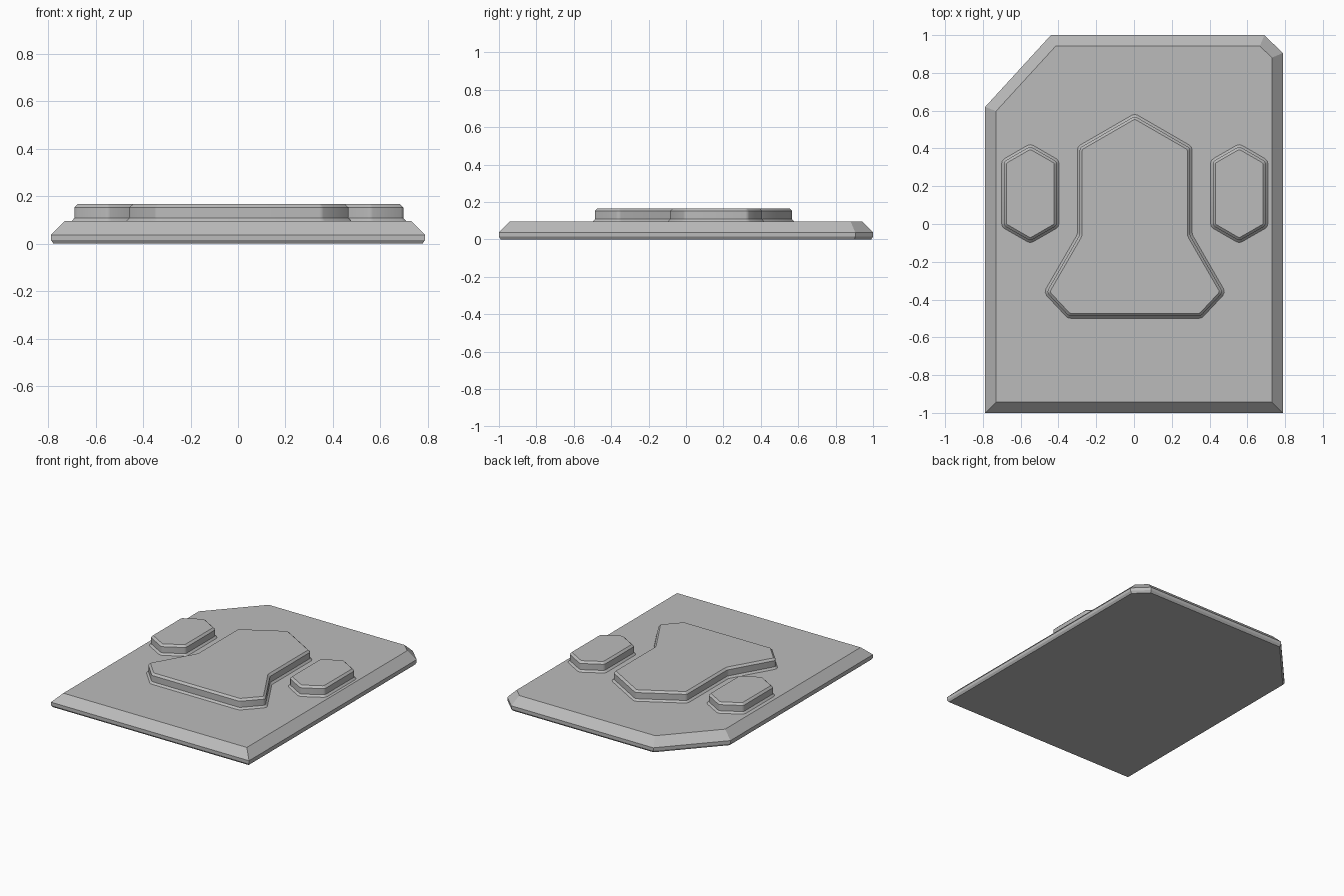
import bpy, bmesh, math
from mathutils import Vector

cube = bpy.data.objects.get("Cube")
if cube:
    bpy.data.objects.remove(cube, do_unlink=True)

# The one material
grey = bpy.data.materials.new("plain grey")
grey.use_nodes = True
grey.diffuse_color = (0.5, 0.5, 0.5, 1)
grey.node_tree.nodes["Principled BSDF"].inputs["Base Color"].default_value = (0.5, 0.5, 0.5, 1)


def corners(points):
    """Yield each point with the unit directions of the edges before and after it."""
    pts = [Vector(p) for p in points]
    for i, p in enumerate(pts):
        yield p, (p - pts[i - 1]).normalized(), (pts[(i + 1) % len(pts)] - p).normalized()


def turned_left(d):
    return Vector((-d.y, d.x))


def inset(points, amount):
    """Move every edge of a counter-clockwise outline inward."""
    ring = []
    for p, a, b in corners(points):
        n = turned_left(a) + turned_left(b)
        ring.append(p + n * (amount * 2 / n.length_squared))
    return ring


def rounded(points, radius, steps=2):
    """Replace every corner with a short arc."""
    ring = []
    for p, a, b in corners(points):
        turn = math.atan2(a.cross(b), a.dot(b))
        start = p - a * (radius * math.tan(abs(turn) / 2))
        side = turned_left(a) * math.copysign(radius, turn)
        centre = start + side
        for s in range(steps + 1):
            t = turn * s / steps
            c, n = math.cos(t), math.sin(t)
            ring.append(centre - Vector((side.x * c - side.y * n, side.x * n + side.y * c)))
    return ring


def stacked(name, outline, levels):
    """Solid made of rings of the outline, each with its inset and height."""
    bm = bmesh.new()
    rings = [[bm.verts.new((p.x, p.y, z)) for p in inset(outline, d)] for d, z in levels]
    for low, high in zip(rings, rings[1:]):
        for i in range(len(low)):
            bm.faces.new((low[i - 1], low[i], high[i], high[i - 1]))
    bm.faces.new(rings[-1])
    bm.faces.new(rings[0][::-1])
    mesh = bpy.data.meshes.new(name)
    bm.to_mesh(mesh)
    bm.free()
    mesh.materials.append(grey)
    obj = bpy.data.objects.new(name, mesh)
    bpy.context.collection.objects.link(obj)
    return obj


# Base plate with two clipped back corners
W = 0.788
stacked("base_plate",
        [(-W, -1), (W, -1), (W, 0.905), (0.69, 1), (-0.44, 1), (-W, 0.62)],
        [(0.01, 0), (0, 0.015), (0, 0.037), (0.058, 0.095)])

# Raised pads: flared foot, upright wall, bevelled top
PAD = [(0, 0.094), (0.013, 0.108), (0.013, 0.152), (0.027, 0.166)]
MID = 0.004
half = [(0.355, -0.5), (0.483, -0.363), (0.305, -0.055), (0.305, 0.41)]
body = half + [(0, 0.586)] + [(-x, y) for x, y in reversed(half)]
pads = [stacked("centre_pad", rounded([(x + MID, y) for x, y in body], 0.032), PAD)]

for name, x in (("left_pad", 0.553), ("right_pad", -0.553)):
    hexagon = [(0, -0.104), (0.153, -0.016), (0.153, 0.338),
               (0, 0.426), (-0.153, 0.338), (-0.153, -0.016)]
    pads.append(stacked(name, rounded([(px + x + MID, y) for px, y in hexagon], 0.032), PAD))

# Smooth only the rounded pad corners
bpy.ops.object.select_all(action="DESELECT")
for pad in pads:
    pad.select_set(True)
bpy.context.view_layer.objects.active = pads[0]
bpy.ops.object.shade_smooth_by_angle(angle=math.radians(40))
